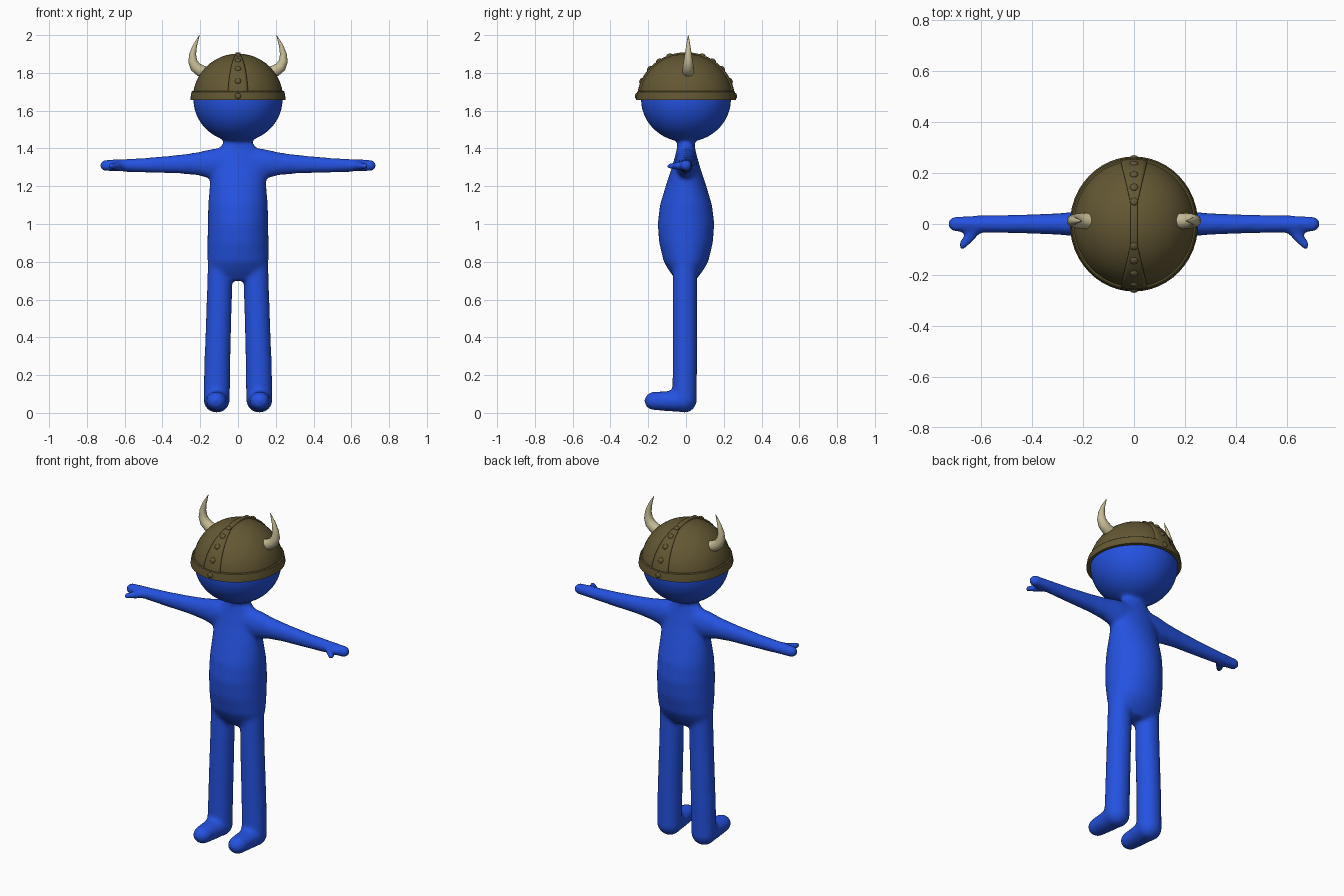
import bpy, bmesh, math
from mathutils import Vector, Matrix

if "Cube" in bpy.data.objects:
    bpy.data.objects.remove(bpy.data.objects["Cube"])


def material(name, rgb):
    m = bpy.data.materials.new(name)
    m.diffuse_color = (*rgb, 1)
    m.use_nodes = True
    m.node_tree.nodes["Principled BSDF"].inputs["Base Color"].default_value = m.diffuse_color
    return m


BLUE = material("blue", (0.018, 0.085, 0.75))
BROWN = material("bronze_brown", (0.125, 0.097, 0.034))
BONE = material("bone", (0.56, 0.50, 0.30))


def tube(bm, pts, ref, n=24):
    """Loft elliptical rings along points (x, y, z, ra, rb)."""
    ref = Vector(ref)
    c = [Vector(p[:3]) for p in pts]
    rings = []
    for i, p in enumerate(pts):
        t = (c[min(i + 1, len(c) - 1)] - c[max(i - 1, 0)]).normalized()
        a = ref.cross(t).normalized()
        b = t.cross(a)
        rings.append([bm.verts.new(c[i] + a * p[3] * math.cos(2 * math.pi * k / n)
                                   + b * p[4] * math.sin(2 * math.pi * k / n)) for k in range(n)])
    for r, s in zip(rings, rings[1:]):
        for k in range(n):
            bm.faces.new((r[k], r[(k + 1) % n], s[(k + 1) % n], s[k]))
    bm.faces.new(rings[0])
    bm.faces.new(rings[-1])


def ball(bm, centre, radii, seg=32):
    bmesh.ops.create_uvsphere(bm, u_segments=seg, v_segments=seg // 2, radius=1,
                              matrix=Matrix.Translation(centre) @ Matrix.Diagonal((*radii, 1)))


def finish(bm, name, mat, sharp=None):
    bmesh.ops.recalc_face_normals(bm, faces=bm.faces)
    me = bpy.data.meshes.new(name)
    bm.to_mesh(me)
    bm.free()
    me.materials.append(mat)
    ob = bpy.data.objects.new(name, me)
    bpy.context.collection.objects.link(ob)
    bpy.ops.object.select_all(action='DESELECT')
    ob.select_set(True)
    bpy.context.view_layer.objects.active = ob
    if sharp:
        bpy.ops.object.shade_smooth_by_angle(angle=math.radians(sharp))
    else:
        bpy.ops.object.shade_smooth()
    return ob


# Body: torso, neck, head, limbs fused into one skin
bm = bmesh.new()
torso = [(0.70, 0.10, 0.05), (0.75, 0.155, 0.088), (0.80, 0.162, 0.118), (0.90, 0.162, 0.142),
         (1.0, 0.160, 0.150), (1.1, 0.158, 0.138), (1.2, 0.150, 0.108), (1.3, 0.145, 0.075),
         (1.36, 0.135, 0.058), (1.40, 0.105, 0.048), (1.43, 0.075, 0.045), (1.50, 0.075, 0.06)]
tube(bm, [(0, 0, z, a, b) for z, a, b in torso], (0, 1, 0), 40)
ball(bm, (0, 0, 1.66), (0.237, 0.239, 0.226), 48)
for s in (-1, 1):
    # arm with rounded hand and thumb
    tube(bm, [(s * 0.05, 0, 1.315, 0.09, 0.06), (s * 0.14, 0, 1.318, 0.080, 0.056),
              (s * 0.21, 0, 1.319, 0.062, 0.049), (s * 0.30, 0, 1.317, 0.051, 0.043),
              (s * 0.45, 0, 1.312, 0.042, 0.037), (s * 0.60, 0, 1.310, 0.034, 0.034),
              (s * 0.70, 0, 1.310, 0.031, 0.031)], (0, 1, 0))
    ball(bm, (s * 0.70, 0, 1.31), (0.032, 0.032, 0.032))
    tube(bm, [(s * 0.61, 0, 1.31, 0.024, 0.024), (s * 0.64, -0.045, 1.308, 0.023, 0.023),
              (s * 0.673, -0.083, 1.306, 0.018, 0.018)], (0, 0, 1), 16)
    ball(bm, (s * 0.673, -0.083, 1.306), (0.019, 0.019, 0.019))
    # leg and foot
    tube(bm, [(s * 0.094, -0.004, 0.88, 0.064, 0.064), (s * 0.099, -0.006, 0.60, 0.065, 0.067),
              (s * 0.110, -0.006, 0.25, 0.065, 0.069), (s * 0.113, -0.008, 0.08, 0.065, 0.070)],
         (1, 0, 0))
    ball(bm, (s * 0.113, -0.008, 0.072), (0.071, 0.066, 0.072))
    tube(bm, [(s * 0.113, -0.005, 0.066, 0.062, 0.069), (s * 0.114, -0.09, 0.062, 0.054, 0.060),
              (s * 0.115, -0.165, 0.063, 0.049, 0.053)], (1, 0, 0))
    ball(bm, (s * 0.115, -0.168, 0.063), (0.053, 0.053, 0.049))
body = finish(bm, "body", BLUE)
rm = body.modifiers.new("fuse", 'REMESH')
rm.mode = 'VOXEL'
rm.voxel_size = 0.011
rm.use_smooth_shade = True
sm = body.modifiers.new("soften", 'SMOOTH')
sm.factor = 0.5
sm.iterations = 10

# Helmet dome
RX, RY, RZ, CZ = 0.240, 0.252, 0.242, 1.66
bm = bmesh.new()
ball(bm, (0, 0, CZ), (RX, RY, RZ), 48)
bmesh.ops.bisect_plane(bm, geom=bm.verts[:] + bm.edges[:] + bm.faces[:], plane_co=(0, 0, 1.67),
                       plane_no=(0, 0, 1), clear_inner=True)
finish(bm, "helmet_dome", BROWN, 40)

# Brim: flared ring around the dome
bm = bmesh.new()
profile = [(0.232, 1.656), (0.252, 1.656), (0.252, 1.664), (0.246, 1.700), (0.241, 1.704), (0.228, 1.704)]
n = 48
rings = [[bm.verts.new((r * math.cos(2 * math.pi * k / n), 1.052 * r * math.sin(2 * math.pi * k / n), z))
          for k in range(n)] for r, z in profile]
for i, r in enumerate(rings):
    q = rings[(i + 1) % len(rings)]
    for k in range(n):
        bm.faces.new((r[k], r[(k + 1) % n], q[(k + 1) % n], q[k]))
finish(bm, "helmet_brim", BROWN, 35)

# Crest band: runs front to back, narrow on top and wide at the brim
bm = bmesh.new()
rows = []
for i in range(41):
    t = math.radians(-83 + 166 * i / 40)
    y = RY * math.sin(t)
    w = 0.013 + 0.039 * max(0, (abs(y) - 0.08) / 0.17)
    row = []
    for j in range(7):
        x = w * (j / 3 - 1)
        k = math.sqrt(1 - (x / RX) ** 2)
        row.append(bm.verts.new((x, y * k, CZ + RZ * math.cos(t) * k)))
    rows.append(row)
for a, b in zip(rows, rows[1:]):
    for j in range(6):
        bm.faces.new((a[j], a[j + 1], b[j + 1], b[j]))
band = finish(bm, "helmet_band", BROWN, 35)
so = band.modifiers.new("thickness", 'SOLIDIFY')
so.thickness = 0.014
so.offset = 0

# Rivets along the band and on the brim
bm = bmesh.new()
for side in (-1, 1):
    for deg in (20, 34, 49, 67, 86):
        t = math.radians(deg) * side
        grow = 0.010 if deg == 86 else 0.006
        pos = Vector((0, (RY + grow) * math.sin(t), CZ + (RZ + grow) * math.cos(t)))
        bmesh.ops.create_uvsphere(bm, u_segments=14, v_segments=8, radius=1,
                                  matrix=Matrix.Translation(pos) @ Matrix.Rotation(-t, 4, 'X')
                                  @ Matrix.Diagonal((0.016, 0.016, 0.009, 1)))
finish(bm, "helmet_rivets", BROWN)

# Horns: curve outward, then up to a point
for s, name in ((-1, "horn_left"), (1, "horn_right")):
    bm = bmesh.new()
    path = [(0.165, 1.800, 0.031), (0.200, 1.812, 0.031), (0.226, 1.832, 0.029), (0.240, 1.862, 0.024),
            (0.240, 1.900, 0.018), (0.228, 1.945, 0.011), (0.215, 1.975, 0.006), (0.204, 2.0, 0.001)]
    tube(bm, [(s * x, 0.012, z, r, r) for x, z, r in path], (0, 1, 0), 16)
    finish(bm, name, BONE, 50)
